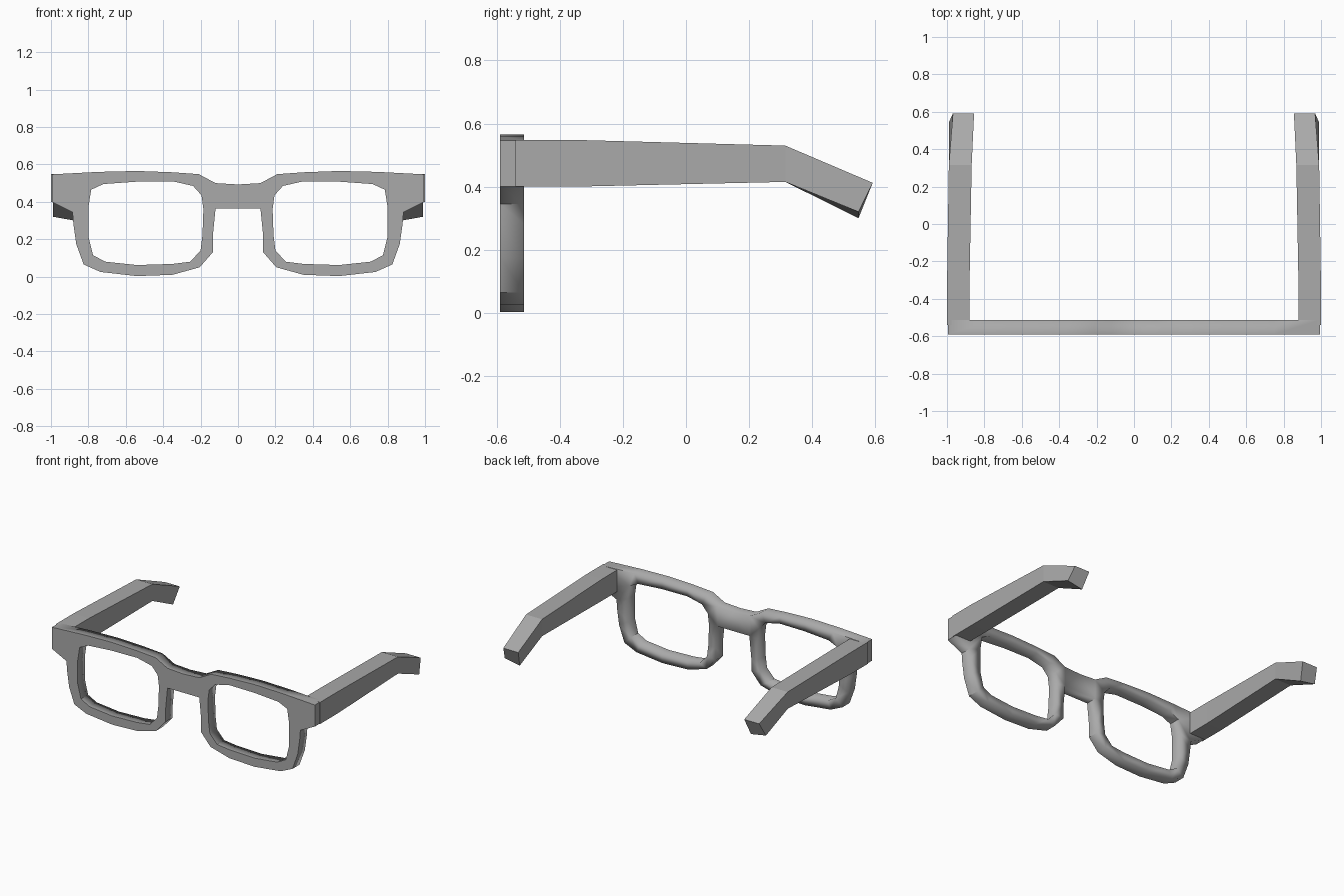
import bpy
import bmesh

cube = bpy.data.objects.get("Cube")
if cube:
    bpy.data.objects.remove(cube)

grey = bpy.data.materials.new("frame grey")
grey.use_nodes = True
grey.diffuse_color = (0.4, 0.4, 0.4, 1)
grey.node_tree.nodes["Principled BSDF"].inputs["Base Color"].default_value = grey.diffuse_color

FRONT_Y, BACK_Y = -0.59, -0.513


def make_object(name, bm):
    bmesh.ops.recalc_face_normals(bm, faces=bm.faces)
    mesh = bpy.data.meshes.new(name)
    bm.to_mesh(mesh)
    bm.free()
    mesh.materials.append(grey)
    obj = bpy.data.objects.new(name, mesh)
    bpy.context.collection.objects.link(obj)
    return obj


def mirrored(points):
    return [(-x, z) for x, z in reversed(points)]


def add_loop(bm, points):
    verts = [bm.verts.new((x, FRONT_Y, z)) for x, z in points]
    return [bm.edges.new((verts[i - 1], verts[i])) for i in range(len(verts))]


# Outer half profile, from the bridge top round to the bridge bottom
half_outline = [(.12, .5), (.21, .548), (.35, .558), (.54, .565), (.75, .56),
                (.995, .547), (.995, .4), (.885, .345), (.88, .28), (.865, .175),
                (.825, .065), (.735, .025), (.54, .003), (.35, .01), (.205, .05),
                (.135, .13), (.135, .215), (.12, .365)]
# Rounded lens opening
lens_hole = [(.8, .37), (.785, .465), (.72, .495), (.54, .508), (.35, .51),
             (.24, .485), (.195, .435), (.185, .36), (.19, .22), (.2, .14),
             (.255, .08), (.35, .068), (.54, .062), (.71, .08), (.775, .115),
             (.8, .215)]

# Front frame: filled outline with two openings, pushed back to its thickness
bm = bmesh.new()
edges = add_loop(bm, [(0, .493)] + half_outline + mirrored(half_outline))
edges += add_loop(bm, lens_hole) + add_loop(bm, mirrored(lens_hole))
bmesh.ops.triangle_fill(bm, use_beauty=True, use_dissolve=False, edges=edges)
result = bmesh.ops.extrude_face_region(bm, geom=bm.faces[:], use_keep_orig=True)
for item in result["geom"]:
    if isinstance(item, bmesh.types.BMVert):
        item.co.y = BACK_Y
bmesh.ops.recalc_face_normals(bm, faces=bm.faces)
# Crisp front rim and hinge corners, soft back rim
for face in bm.faces:
    face.smooth = True
for edge in bm.edges:
    ys = [v.co.y for v in edge.verts]
    angle = edge.calc_face_angle(0)
    on_back = min(ys) > BACK_Y - 0.01
    at_hinge = all(abs(v.co.x) > 0.7 and v.co.z > 0.39 for v in edge.verts)
    if angle > 0.7 and (not on_back or at_hinge):
        edge.smooth = False
make_object("front_frame", bm)

# Temple sections: y top, y bottom, z top, z bottom, outer x, inner x, lean
sections = [(-.54, -.54, .548, .4, 1, .88, 0),
            (-.35, -.35, .548, .4, 1, .88, 0),
            (.315, .315, .53, .415, .99, .868, 0),
            (.592, .547, .412, .32, .968, .855, .02)]


def make_temple(name, side):
    bm = bmesh.new()
    rings = []
    for y_top, y_low, z_top, z_low, outer, inner, lean in sections:
        corners = [(outer, y_top, z_top), (inner, y_top, z_top),
                   (inner + lean, y_low, z_low - lean), (outer + lean, y_low, z_low)]
        rings.append([bm.verts.new((side * x, y, z)) for x, y, z in corners])
    for a, b in zip(rings, rings[1:]):
        for i in range(4):
            bm.faces.new((a[i - 1], a[i], b[i], b[i - 1]))
    bm.faces.new(rings[0])
    bm.faces.new(rings[-1])
    make_object(name, bm)


make_temple("left_temple", 1)
make_temple("right_temple", -1)
